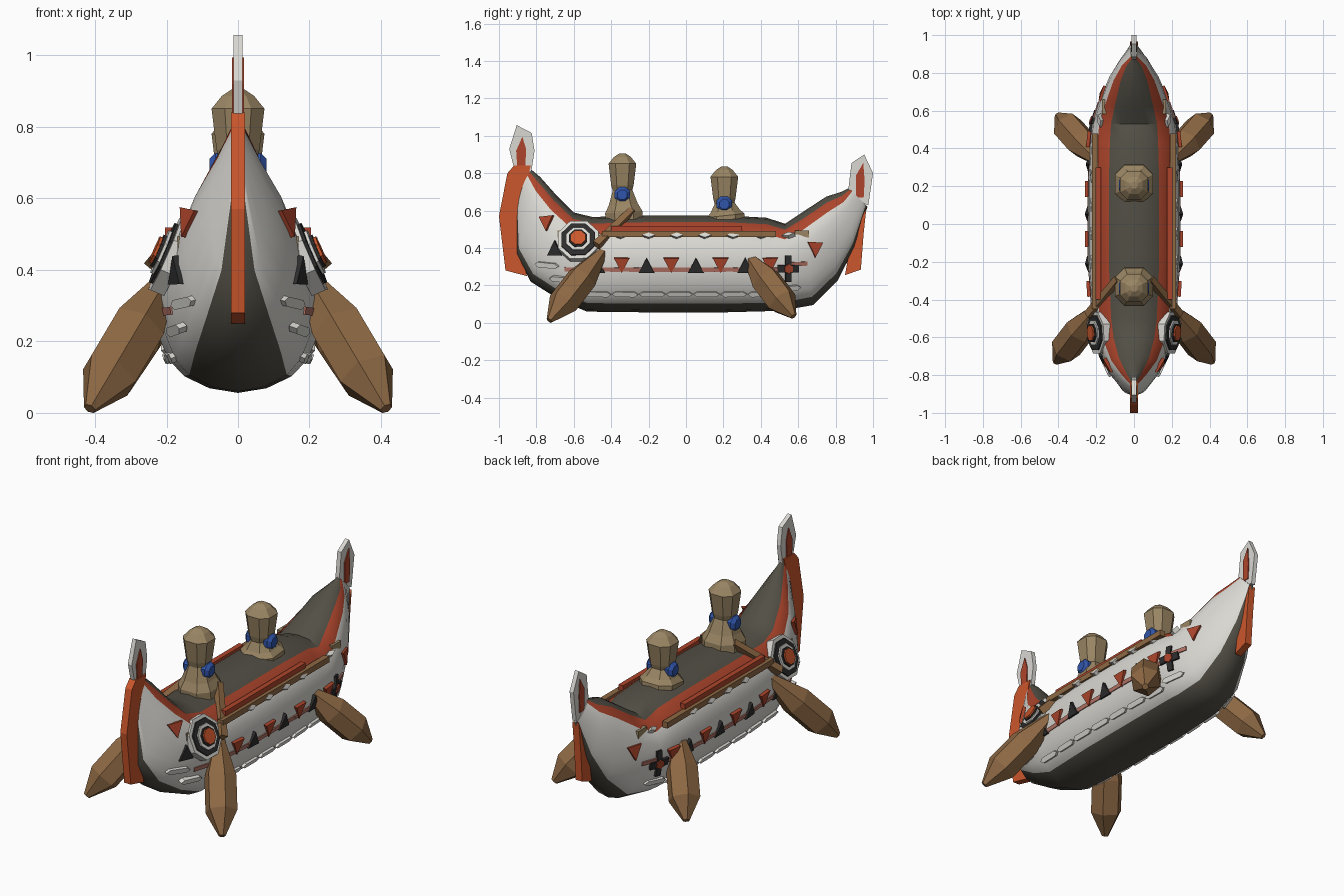
import bpy, bmesh, math
from mathutils import Vector
from mathutils.bvhtree import BVHTree

if "Cube" in bpy.data.objects:
    bpy.data.objects.remove(bpy.data.objects["Cube"])

COLOURS = {
    "white": (0.70, 0.69, 0.65), "dark_deck": (0.085, 0.078, 0.06), "black": (0.025, 0.025, 0.025),
    "orange": (0.60, 0.095, 0.025), "rust": (0.42, 0.06, 0.025), "wood": (0.27, 0.14, 0.058),
    "tan": (0.32, 0.235, 0.125), "blue": (0.03, 0.09, 0.40), "faded_red": (0.45, 0.17, 0.13)}
mats = {}
for key, c in COLOURS.items():
    mats[key] = bpy.data.materials.new(key)
    mats[key].diffuse_color = (*c, 1)

parts = {}  # part name -> (material, vertices, faces)


def add(name, mat, verts, faces):
    _, vs, fs = parts.setdefault(name, (mat, [], []))
    o = len(vs)
    vs.extend(verts)
    fs.extend([tuple(i + o for i in f) for f in faces])


def skin(n, rings):
    faces = [(r * n + i, r * n + (i + 1) % n, (r + 1) * n + (i + 1) % n, (r + 1) * n + i)
             for r in range(rings - 1) for i in range(n)]
    return faces + [tuple(range(n))[::-1], tuple(range((rings - 1) * n, rings * n))]


def make(name, verts, faces, mat_list):
    me = bpy.data.meshes.new(name)
    me.from_pydata([tuple(v) for v in verts], [], faces)
    bm = bmesh.new()
    bm.from_mesh(me)
    bmesh.ops.recalc_face_normals(bm, faces=bm.faces)
    bm.to_mesh(me)
    bm.free()
    for m in mat_list:
        me.materials.append(mats[m])
    ob = bpy.data.objects.new(name, me)
    bpy.context.collection.objects.link(ob)
    return ob


# Hull: stations (keel y, keel z, top y, top z, half width)
STATIONS = [
    (-.91, .64, -.84, .83, .018), (-.905, .36, -.78, .78, .075), (-.83, .22, -.70, .69, .145),
    (-.68, .125, -.60, .59, .195), (-.53, .06, -.50, .566, .22), (-.2, .056, -.2, .575, .243),
    (.2, .056, .2, .575, .243), (.46, .063, .43, .562, .232), (.52, .068, .53, .53, .222),
    (.68, .095, .62, .59, .185), (.81, .225, .75, .675, .13), (.90, .40, .83, .70, .075),
    (.97, .62, .87, .72, .018)]
# Half cross-section: (height fraction, width fraction)
SECTION = [(0, 0), (.025, .33), (.09, .62), (.18, .80), (.32, .93), (.5, 1), (.68, .97),
           (.82, .83), (.93, .55), (.985, .28), (1, 0)]
loop = SECTION + [(f, -w) for f, w in SECTION[-2:0:-1]]
N = len(loop)
verts = [Vector((w * hw, ky + (ty - ky) * f, kz + (tz - kz) * f))
         for ky, kz, ty, tz, hw in STATIONS for f, w in loop]
hull_faces = skin(N, len(STATIONS))
hull = make("hull", verts, hull_faces, ["white", "dark_deck", "rust"])
for p in hull.data.polygons:
    if p.index < N * (len(STATIONS) - 1):
        i = p.index % N
        i = min(i, N - 1 - i)
        p.material_index = 1 if i < 2 or i > 7 else (2 if i == 7 else 0)
bpy.context.view_layer.objects.active = hull
hull.select_set(True)
bpy.ops.object.shade_smooth_by_angle(angle=math.radians(35))
tree = BVHTree.FromPolygons(verts, hull_faces)


def plate(name, mat, y, z, outline, depth, base=-.006):
    """Lay a flat outline onto both flanks at a given side position."""
    hit, nrm, _, _ = tree.ray_cast(Vector((1, y, z)), Vector((-1, 0, 0)))
    if hit is None:
        return
    if nrm.x < 0:
        nrm = -nrm
    u = (Vector((0, 1, 0)) - nrm * nrm.y).normalized()
    v = nrm.cross(u)
    n = len(outline)
    for s in (1, -1):
        vs = [hit + u * a + v * b + nrm * d for d in (base, depth) for a, b in outline]
        add(name, mat, [(p.x * s, p.y, p.z) for p in vs], skin(n, 2))


def disc(r, n=8):
    return [(r * math.cos((i + .5) * math.tau / n), r * math.sin((i + .5) * math.tau / n)) for i in range(n)]


def box(a, b):
    return [(-a, -b), (a, -b), (a, b), (-a, b)]


def loft(name, mat, a, b, rings, section):
    """Sweep a section between two points with (t, scale) rings."""
    a, b = Vector(a), Vector(b)
    w = (b - a).normalized()
    u = w.cross(Vector((0, 1, 0)) if abs(w.y) < .9 else Vector((0, 0, 1))).normalized()
    v = w.cross(u)
    add(name, mat, [a.lerp(b, t) + u * (r * p) + v * (r * q) for t, r in rings for p, q in section],
        skin(len(section), len(rings)))


def slab(name, mat, pts, half):
    add(name, mat, [(x, y, z) for x in (-half, half) for y, z in pts], skin(len(pts), 2))


# Stem fins and raised end ornaments
slab("bow_fin", "orange", [(-.92, .84), (-.955, .80), (-1, .57), (-.965, .28), (-.85, .25), (-.89, .4),
                           (-.88, .65), (-.83, .84)], .02)
slab("stern_fin", "orange", [(.965, .62), (.95, .48), (.935, .285), (.85, .255), (.88, .42)], .02)
slab("bow_ornament", "white", [(-.91, .79), (-.945, .93), (-.905, 1.057), (-.825, 1.015), (-.81, .92),
                               (-.83, .79)], .012)
slab("bow_ornament_inlay", "rust", [(-.90, .80), (-.908, .92), (-.875, .995), (-.855, .93), (-.86, .80)], .017)
slab("stern_ornament", "white", [(.87, .66), (.87, .73), (.885, .855), (.953, .9), (1, .8), (.975, .63)], .012)
slab("stern_ornament_inlay", "rust", [(.91, .67), (.91, .79), (.948, .855), (.955, .76), (.95, .67)], .017)

# Paddlers: chamfered bodies and heads with shoulder beads
CHAMFER = [(1, .5), (.5, 1), (-.5, 1), (-1, .5), (-1, -.5), (-.5, -1), (.5, -1), (1, -.5)]
OCT = disc(1)
HEX = disc(1, 6)
for y, top in ((-.34, .905), (.205, .835)):
    h = top - .55
    loft("paddler_bodies", "tan", (0, y + .01, .55), (0, y, top - .19),
         [(0, .10), (.25, .10), (.5, .078), (1, .05)], CHAMFER)
    loft("paddler_heads", "tan", (0, y, top - .225), (0, y, top),
         [(0, .045), (.25, .06), (.76, .074), (.92, .045), (1, .018)], CHAMFER)
    for s in (1, -1):
        z = top - .22 if y < 0 else top - .20
        loft("shoulder_beads", "blue", (s * .025, y, z), (s * .08, y, z),
             [(0, .03), (.3, .045), (.7, .045), (1, .028)], OCT)

# Paddles
for s in (1, -1):
    for a, b in (((.185, -.43, .40), (.415, -.73, .012)), ((.18, .32, .37), (.405, .575, .035))):
        a, b = (a[0] * s, a[1], a[2]), (b[0] * s, b[1], b[2])
        loft("paddle_blades", "wood", a, b, [(0, .02), (.1, .035), (.42, .083), (.76, .083), (1, .018)], HEX)
    loft("paddle_shafts", "wood", (s * .085, -.29, .60), (s * .24, -.48, .415), [(0, .017), (1, .02)], box(1, 1))
    # Gunwale rails
    loft("upper_rails", "rust", (s * .19, -.40, .505), (s * .19, .30, .505), [(0, .02), (1, .02)], disc(1, 4))
    loft("lower_rails", "wood", (s * .207, -.45, .475), (s * .207, .48, .475), [(0, .016), (1, .016)], box(1, 1))
    # Thwart ends
    for y in (-.65, .62):
        loft("thwart_ends", "tan", (s * .155, y - .038, .475), (s * .155, y + .038, .475),
             [(0, .02), (1, .02)], box(.7, 1))

# Lashing pegs below the rail
for i in range(7):
    plate("lashing_pegs", "white", -.35 + .15 * i, .462, [(-.035, 0), (0, -.014), (.035, 0), (0, .014)], .02)

# Triangle frieze with its connecting line
UP = [(-.042, -.04), (.042, -.04), (0, .04)]
DOWN = [(-.042, .04), (0, -.04), (.042, .04)]
for i in range(8):
    y = -.475 + .132 * i
    plate("red_triangles" if i % 2 else "black_triangles", "rust" if i % 2 else "black",
          y, .308, DOWN if i % 2 else UP, .012)
for y, z in ((-.745, .53), (.69, .39)):
    plate("red_triangles", "rust", y, z, DOWN, .012)
plate("black_triangles", "black", -.70, .40, UP, .012)
for i in range(13):
    plate("frieze_line", "faded_red", -.60 + .1 * i, .285 + max(0, i - 11) * .03, box(.05, .011), .006)

# Cross emblem
for dy, dz, a, b in ((0, .035, .016, .035), (0, -.04, .016, .03), (-.035, 0, .022, .02), (.035, 0, .022, .02)):
    plate("cross_emblem", "black", .545 + dy, .29 + dz, box(a, b), .012)
plate("cross_centre", "rust", .545, .29, disc(.026, 6), .018)

# Ringed eyes at the bow
for i, (mat, r) in enumerate((("white", .118), ("black", .098), ("white", .07), ("black", .052), ("orange", .043))):
    plate("eye_ring_%d" % (i + 1), mat, -.575, .44, disc(r), .012 + .008 * i, -.03)

# Raised scales along the chine and fins at the bow
SCALE = [(-.07, 0), (-.05, -.014), (.05, -.014), (.07, 0), (.05, .014), (-.05, .014)]
for i in range(8):
    plate("chine_scales", "white", -.47 + .145 * i, .155 + .03 * max(0, i - 6), SCALE, .012)
for y, z in ((-.74, .31), (-.66, .235)):
    plate("bow_scales", "white", y, z, SCALE, .018)

for name, (mat, vs, fs) in parts.items():
    make(name, vs, fs, [mat])

for m in bpy.data.materials:
    if m.users and not m.is_grease_pencil:
        m.use_nodes = True
        m.node_tree.nodes["Principled BSDF"].inputs["Base Color"].default_value = m.diffuse_color
